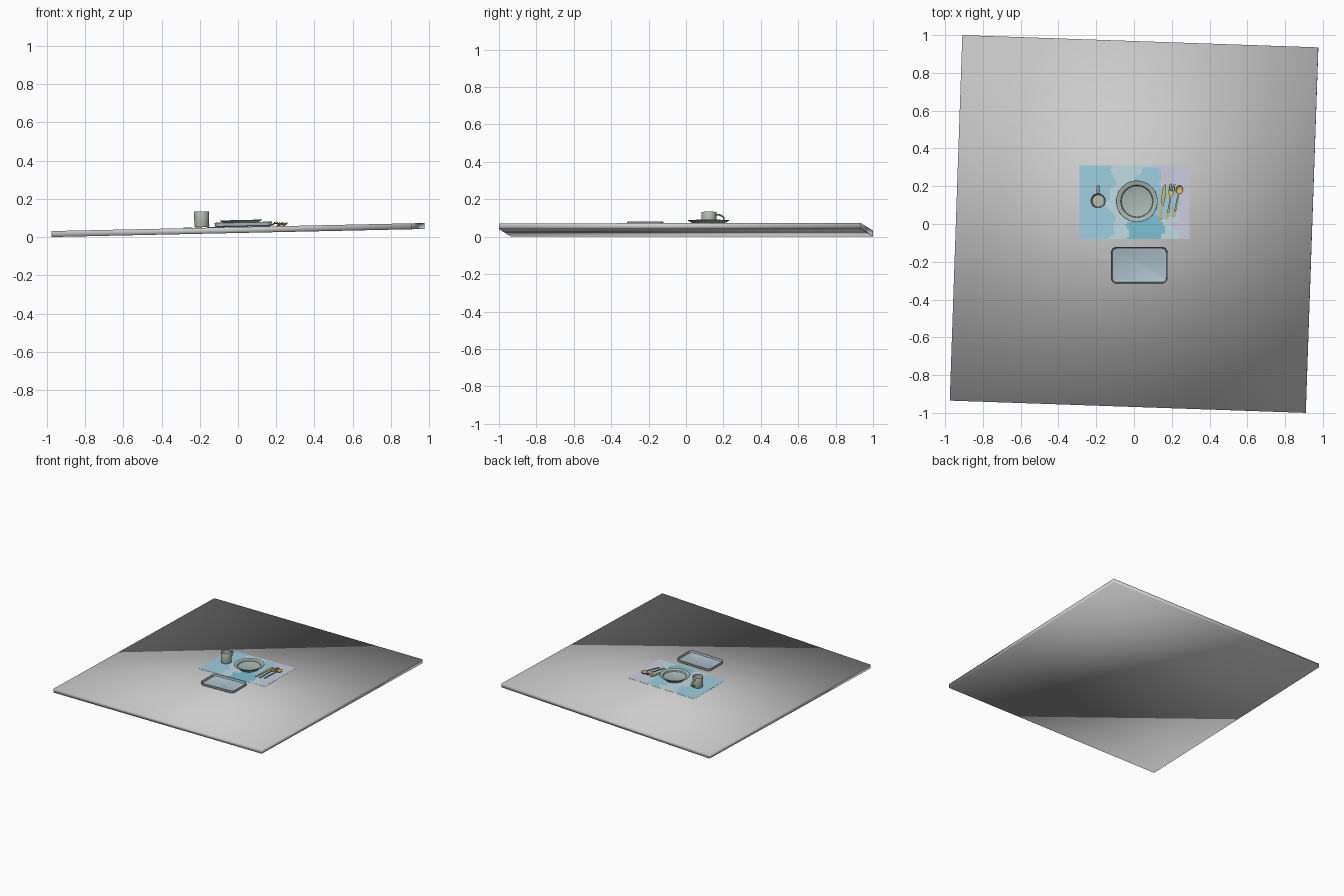
import bpy, bmesh, math
from mathutils import Matrix, Vector

if "Cube" in bpy.data.objects:
    bpy.data.objects.remove(bpy.data.objects["Cube"])

# everything sits on a slightly tilted table top (rises toward +x)
TILT = Matrix.Translation((0, 0, 0.052)) @ Matrix.Rotation(-0.0215, 4, 'Y')


def material(name, rgb):
    m = bpy.data.materials.new(name)
    m.diffuse_color = (*rgb, 1)
    m.use_nodes = True
    m.node_tree.nodes["Principled BSDF"].inputs["Base Color"].default_value = m.diffuse_color
    return m


def finish(bm, name, mats=(), angle=35, local=Matrix()):
    bmesh.ops.recalc_face_normals(bm, faces=bm.faces)
    me = bpy.data.meshes.new(name)
    bm.to_mesh(me)
    bm.free()
    ob = bpy.data.objects.new(name, me)
    bpy.context.collection.objects.link(ob)
    for m in mats:
        me.materials.append(m)
    ob.matrix_world = TILT @ local
    bpy.ops.object.select_all(action='DESELECT')
    ob.select_set(True)
    bpy.context.view_layer.objects.active = ob
    if angle is None:
        bpy.ops.object.shade_smooth()
    else:
        bpy.ops.object.shade_smooth_by_angle(angle=math.radians(angle))
    return ob


def loft(bm, rings):
    """Skin closed rings of points and cap both ends."""
    vs = [[bm.verts.new(p) for p in r] for r in rings]
    for a, b in zip(vs, vs[1:]):
        for i in range(len(a)):
            j = (i + 1) % len(a)
            bm.faces.new((a[i], a[j], b[j], b[i]))
    bm.faces.new(vs[0])
    bm.faces.new(vs[-1])


def circle(r, z, n=48):
    return [(r * math.cos(2 * math.pi * i / n), r * math.sin(2 * math.pi * i / n), z) for i in range(n)]


def rounded(hx, hy, r, z, n=6):
    pts = []
    for k, (sx, sy) in enumerate(((1, 1), (-1, 1), (-1, -1), (1, -1))):
        for i in range(n + 1):
            a = math.pi / 2 * (k + i / n)
            pts.append((sx * (hx - r) + r * math.cos(a), sy * (hy - r) + r * math.sin(a), z))
    return pts


def lathe(name, profile, mat, loc):
    bm = bmesh.new()
    loft(bm, [circle(r, z) for r, z in profile])
    return finish(bm, name, [mat], local=Matrix.Translation(loc))


def bar(bm, stations, x=0, t=0.0035):
    """Flat bar along y from (y, z, half width) stations."""
    loft(bm, [[(x - w, y, z), (x + w, y, z), (x + w, y, z + t), (x - w, y, z + t)] for y, z, w in stations])


def lay(x, y, angle):
    return (Matrix.Translation((x, y, 0.003)) @ Matrix.Rotation(math.radians(angle), 4, 'Z')
            @ Matrix.Diagonal((1.15, 1, 1, 1)))


glaze = material("sage_glaze", (0.40, 0.48, 0.45))
cup = material("cup_glaze", (0.46, 0.51, 0.43))
slate = material("tray_blue", (0.42, 0.53, 0.59))
gold = material("gold", (0.72, 0.50, 0.14))
cloth = [material("cloth_pale", (0.54, 0.70, 0.78)), material("cloth_blue", (0.34, 0.62, 0.74)),
         material("cloth_teal", (0.20, 0.53, 0.66)), material("cloth_lilac", (0.60, 0.61, 0.73))]

# table top, shaded smooth over its edges
bm = bmesh.new()
bmesh.ops.create_cube(bm, size=1, matrix=Matrix.Rotation(math.radians(-1.97), 4, 'Z')
                      @ Matrix.Translation((0, 0, -0.0155)) @ Matrix.Diagonal((1.886, 1.936, 0.031, 1)))
finish(bm, "table_top", angle=None)

# placemat with soft watercolour patches
bm = bmesh.new()
bmesh.ops.create_grid(bm, x_segments=58, y_segments=39, size=1,
                      matrix=Matrix.Translation((0.003, 0.115, 0.0025)) @ Matrix.Diagonal((0.292, 0.195, 1, 1)))
for f in bm.faces:
    c = f.calc_center_median()
    wob = 0.025 * math.sin(31 * c.x + 2) * math.cos(27 * c.y) + 0.012 * math.sin(70 * c.y + 40 * c.x)
    if math.hypot(c.x - 0.06, 1.3 * (c.y + 0.02)) + wob < 0.11:
        f.material_index = 2
    elif c.x + wob > 0.14 and (c.y > 0.2 or c.x + wob > 0.23):
        f.material_index = 3
    elif c.x + wob < -0.12 or math.hypot(c.x - 0.12, c.y - 0.16) + wob < 0.15:
        f.material_index = 1
ret = bmesh.ops.extrude_face_region(bm, geom=bm.faces[:])
bmesh.ops.translate(bm, vec=(0, 0, -0.001), verts=[v for v in ret["geom"] if isinstance(v, bmesh.types.BMVert)])
finish(bm, "placemat", cloth)

# tray: rounded base, raised lip, sunken floor
bm = bmesh.new()
loft(bm, [rounded(*s) for s in ((0.140, 0.087, 0.025, 0.0005), (0.147, 0.094, 0.03, 0.006),
                                (0.150, 0.097, 0.032, 0.023), (0.149, 0.096, 0.031, 0.025),
                                (0.146, 0.093, 0.028, 0.024), (0.143, 0.090, 0.025, 0.008),
                                (0.139, 0.086, 0.022, 0.006))])
finish(bm, "tray", [slate], local=Matrix.Translation((0.028, -0.218, 0)))

# dinner plate: foot ring, curved wall, broad rim, flat well
lathe("plate", [(0.066, 0.001), (0.070, 0), (0.076, 0.006), (0.084, 0.018), (0.106, 0.028), (0.110, 0.031),
                (0.109, 0.0335), (0.104, 0.033), (0.086, 0.027), (0.082, 0.018), (0.075, 0.015)],
      glaze, (0.016, 0.12, 0.003))

# mug
MUG = (-0.189, 0.123, 0.003)
lathe("mug", [(0.034, 0), (0.037, 0.001), (0.039, 0.005), (0.039, 0.080), (0.038, 0.082), (0.036, 0.080),
              (0.035, 0.010), (0.031, 0.006)], cup, MUG)

# mug handle: tube swept along a half ellipse
bm = bmesh.new()
rings, n = [], 20
for i in range(n + 1):
    a = math.radians(-100 + 200 * i / n)
    p = Vector((0, 0.041 + 0.039 * math.cos(a), 0.044 + 0.023 * math.sin(a)))
    out = Vector((0, math.cos(a) / 0.039, math.sin(a) / 0.023)).normalized()
    rings.append([p + Vector((0.007 * math.cos(b), 0, 0)) + out * 0.0045 * math.sin(b)
                  for b in (2 * math.pi * k / 10 for k in range(10))])
loft(bm, rings)
finish(bm, "mug_handle", [cup], local=Matrix.Translation(MUG))

# knife
bm = bmesh.new()
bar(bm, [(-0.096, 0, 0.004), (-0.092, 0.001, 0.0065), (-0.02, 0.003, 0.005), (-0.005, 0.005, 0.005),
         (0.005, 0.006, 0.0085), (0.06, 0.008, 0.009), (0.085, 0.008, 0.006), (0.096, 0.008, 0.001)])
finish(bm, "knife", [gold], local=lay(0.152, 0.116, -8))

# fork: handle with shoulders, then four tines
bm = bmesh.new()
bar(bm, [(-0.096, 0.001, 0.004), (-0.09, 0.001, 0.0065), (-0.03, 0.007, 0.0035), (0.025, 0.012, 0.0035),
         (0.04, 0.010, 0.011), (0.058, 0.008, 0.0135)])
for x in (-0.0115, -0.0038, 0.0038, 0.0115):
    bar(bm, [(0.058, 0.008, 0.002), (0.08, 0.011, 0.002), (0.096, 0.017, 0.001)], x)
finish(bm, "fork", [gold], local=lay(0.190, 0.118, -9))

# spoon: handle and a hollow oval bowl
bm = bmesh.new()
bar(bm, [(-0.085, 0.001, 0.004), (-0.08, 0.001, 0.0065), (-0.02, 0.008, 0.0035), (0.03, 0.013, 0.0035),
         (0.048, 0.012, 0.004)])
outer = [(0.25, 0.001), (0.6, 0.003), (0.9, 0.009), (1, 0.014)]
inner = [(0.93, 0.0142), (0.82, 0.010), (0.55, 0.005), (0.25, 0.0035)]
loft(bm, [[(0.017 * s * x, 0.066 + 0.024 * s * y, z) for x, y, z in circle(1, h, 28)] for s, h in outer + inner])
finish(bm, "spoon", [gold], local=lay(0.227, 0.117, -12))
